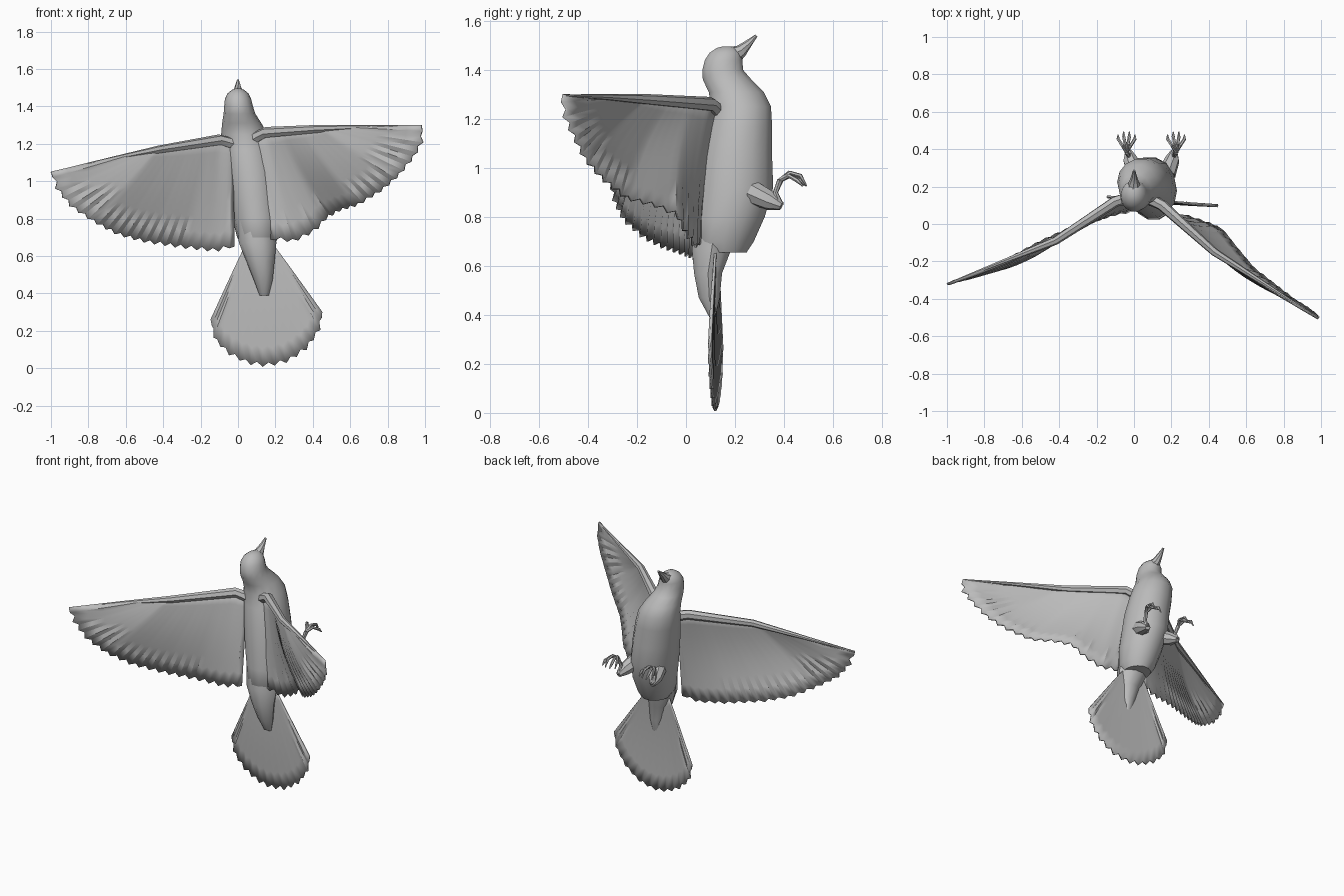
import bpy, bmesh, math
from mathutils import Vector

cube = bpy.data.objects.get("Cube")
if cube:
    bpy.data.objects.remove(cube, do_unlink=True)

grey = bpy.data.materials.new("plain grey")
grey.use_nodes = True
colour = (0.5, 0.5, 0.5, 1)
grey.diffuse_color = colour
grey.node_tree.nodes["Principled BSDF"].inputs["Base Color"].default_value = colour


def finish(name, bm, angle=30):
    bmesh.ops.recalc_face_normals(bm, faces=bm.faces)
    mesh = bpy.data.meshes.new(name)
    bm.to_mesh(mesh)
    bm.free()
    ob = bpy.data.objects.new(name, mesh)
    bpy.context.collection.objects.link(ob)
    mesh.materials.append(grey)
    bpy.ops.object.select_all(action='DESELECT')
    ob.select_set(True)
    bpy.context.view_layer.objects.active = ob
    bpy.ops.object.shade_smooth_by_angle(angle=math.radians(angle))
    return ob


def loft(name, rings, angle=40):
    """Skin a list of equal rings of points and cap both ends."""
    bm = bmesh.new()
    vs = [[bm.verts.new(p) for p in ring] for ring in rings]
    n = len(vs[0])
    for a, b in zip(vs, vs[1:]):
        for i in range(n):
            j = (i + 1) % n
            bm.faces.new((a[i], a[j], b[j], b[i]))
    bm.faces.new(vs[0])
    bm.faces.new(vs[-1])
    return finish(name, bm, angle)


def upright(name, sections, sides=14):
    """Loft flat ellipses given as height, centre x, back y, belly y, half width."""
    rings = []
    for z, x, y0, y1, w in sections:
        ring = []
        for i in range(sides):
            a = math.tau * i / sides
            ring.append((x + w * math.cos(a), (y0 + y1) / 2 + (y1 - y0) / 2 * math.sin(a), z))
        rings.append(ring)
    return loft(name, rings)


def tube(name, pts, radii, sides=7):
    """Tapered tube along a path."""
    pts = [Vector(p) for p in pts]
    rings = []
    for k, p in enumerate(pts):
        t = (pts[min(k + 1, len(pts) - 1)] - pts[max(k - 1, 0)]).normalized()
        u = t.cross(Vector((0.3, 0.5, 0.81))).normalized()
        w = t.cross(u)
        rings.append([p + radii[k] * (u * math.cos(a) + w * math.sin(a))
                      for a in (math.tau * i / sides for i in range(sides))])
    return loft(name, rings)


def along(pts, t):
    """Point at fraction t of a polyline's length."""
    pts = [Vector(p) for p in pts]
    lengths = [(b - a).length for a, b in zip(pts, pts[1:])]
    d = t * sum(lengths)
    for a, b, l in zip(pts, pts[1:], lengths):
        if d <= l:
            return a.lerp(b, d / l)
        d -= l
    return pts[-1]


def fan(name, base, rim, feathers, bow, gather=1.0, rows=7):
    """Pleated fan of feathers from a base line to a scalloped rim."""
    bm = bmesh.new()
    bow = Vector(bow)
    pleat = bow.normalized() * 0.007
    cols = 2 * feathers
    grid = []
    for c in range(cols + 1):
        u = c / cols
        b, r = along(base, min(1, u * gather)), along(rim, u)
        if c % 2 == 0 and 0 < c < cols:
            r = b.lerp(r, 0.965)
        arch = math.sin(math.pi * u) ** 0.5 if 0 < u < 1 else 0
        column = []
        for k in range(rows + 1):
            v = k / rows
            p = b.lerp(r, v) + bow * math.sin(math.pi * v) * arch
            column.append(bm.verts.new(p + pleat * v * (c % 2)))
        grid.append(column)
    for a, b in zip(grid, grid[1:]):
        for k in range(rows):
            bm.faces.new((a[k], a[k + 1], b[k + 1], b[k]))
    bmesh.ops.remove_doubles(bm, verts=bm.verts, dist=0.0005)
    ob = finish(name, bm)
    mod = ob.modifiers.new("thickness", 'SOLIDIFY')
    mod.thickness = 0.01
    mod.offset = 0
    return ob


# Body with neck and head
upright("body", [
    (0.655, 0.11, 0.06, 0.25, 0.085), (0.70, 0.105, 0.025, 0.28, 0.11),
    (0.80, 0.10, 0.03, 0.325, 0.13), (0.92, 0.085, 0.04, 0.36, 0.14),
    (1.05, 0.07, 0.055, 0.355, 0.14), (1.17, 0.05, 0.08, 0.355, 0.135),
    (1.25, 0.035, 0.10, 0.35, 0.125), (1.31, 0.02, 0.09, 0.32, 0.105),
    (1.36, 0.008, 0.066, 0.27, 0.085), (1.40, 0.003, 0.065, 0.235, 0.077),
    (1.44, 0, 0.075, 0.232, 0.07), (1.47, 0, 0.095, 0.225, 0.055),
    (1.49, 0, 0.125, 0.205, 0.03), (1.496, 0, 0.15, 0.18, 0.01)])

# Rump feathers over the tail
upright("rump", [
    (0.39, 0.14, 0.095, 0.12, 0.025), (0.47, 0.135, 0.05, 0.14, 0.05),
    (0.57, 0.12, 0.03, 0.15, 0.075), (0.67, 0.105, 0.02, 0.19, 0.10),
    (0.80, 0.09, 0.045, 0.2, 0.10)], 10)

# Beak
tube("beak", [(0, 0.18, 1.452), (0, 0.225, 1.477), (0, 0.255, 1.508), (0, 0.287, 1.54)],
     [0.045, 0.027, 0.016, 0.006], 8)

# Wings: shoulder to wrist as the base, trailing edge to wing tip as the rim
wings = {
    "left": ([(0.09, 0.13, 1.25), (0.15, 0.10, 1.28), (0.43, -0.15, 1.295)],
             [(0.17, 0.06, 0.69), (0.30, 0.04, 0.67), (0.42, 0.0, 0.73), (0.48, -0.03, 0.80),
              (0.55, -0.12, 0.84), (0.65, -0.24, 0.87), (0.78, -0.34, 0.95), (0.87, -0.41, 1.03),
              (0.95, -0.46, 1.13), (1.0, -0.50, 1.22), (0.98, -0.50, 1.30)],
             (-0.015, -0.03, 0)),
    "right": ([(-0.03, 0.14, 1.22), (-0.10, 0.12, 1.24), (-0.42, -0.09, 1.185)],
              [(-0.02, 0.07, 0.65), (-0.12, 0.05, 0.62), (-0.30, 0.0, 0.64), (-0.50, -0.09, 0.67),
               (-0.65, -0.17, 0.71), (-0.78, -0.25, 0.78), (-0.90, -0.29, 0.86),
               (-0.98, -0.31, 0.96), (-1.0, -0.32, 1.05)],
              (0.015, -0.03, 0)),
}
for side, (base, rim, bow) in wings.items():
    fan(side + "_wing", base, rim, 20, bow, gather=1.4)
    wrist, tip = Vector(base[-1]), Vector(rim[-1])
    drop = Vector((0, 0, 0.02))
    tube(side + "_wing_arm",
         [Vector(base[0]) - drop, Vector(base[1]) - drop, wrist - drop * 0.8,
          wrist.lerp(tip, 0.5) - drop * 0.4, tip - drop * 0.2],
         [0.032, 0.03, 0.022, 0.012, 0.004])

# Tail fan
outline = [(0.02, 0.60), (-0.145, 0.26), (-0.13, 0.15), (-0.05, 0.07), (0.05, 0.02), (0.15, 0.005),
           (0.27, 0.03), (0.37, 0.10), (0.44, 0.20), (0.45, 0.30)]
rim = [(x, 0.125 - 0.08 * (x - 0.15), z) for x, z in outline[1:]]
fan("tail", [(0.04, 0.13, 0.66), (0.19, 0.12, 0.66)], rim, 14, (0, -0.008, 0))

# Legs and feet
for side, x, s in (("left", 0.215, 1), ("right", -0.03, -1)):
    tube(side + "_thigh", [(x - 0.04 * s, 0.27, 0.90), (x - 0.01 * s, 0.345, 0.865), (x, 0.39, 0.845)],
         [0.05, 0.04, 0.018], 8)
    heel = (x + 0.01 * s, 0.385, 0.95)
    tube(side + "_shank", [(x, 0.385, 0.845), (x, 0.365, 0.90), heel], [0.016, 0.011, 0.013])
    for k, spread in enumerate((-0.045, -0.015, 0.015, 0.045)):
        tx, reach = heel[0] + spread, 0.11 - 0.5 * abs(spread)
        tube(f"{side}_toe_{k + 1}",
             [heel, (heel[0] + spread * 0.5, 0.385 + reach * 0.4, 0.98 - 0.012 * (k % 2)),
              (tx, 0.385 + reach * 0.8, 0.968 - 0.02 * (k % 2)),
              (tx, 0.39 + reach, 0.925)],
             [0.010, 0.009, 0.009, 0.003], 6)
